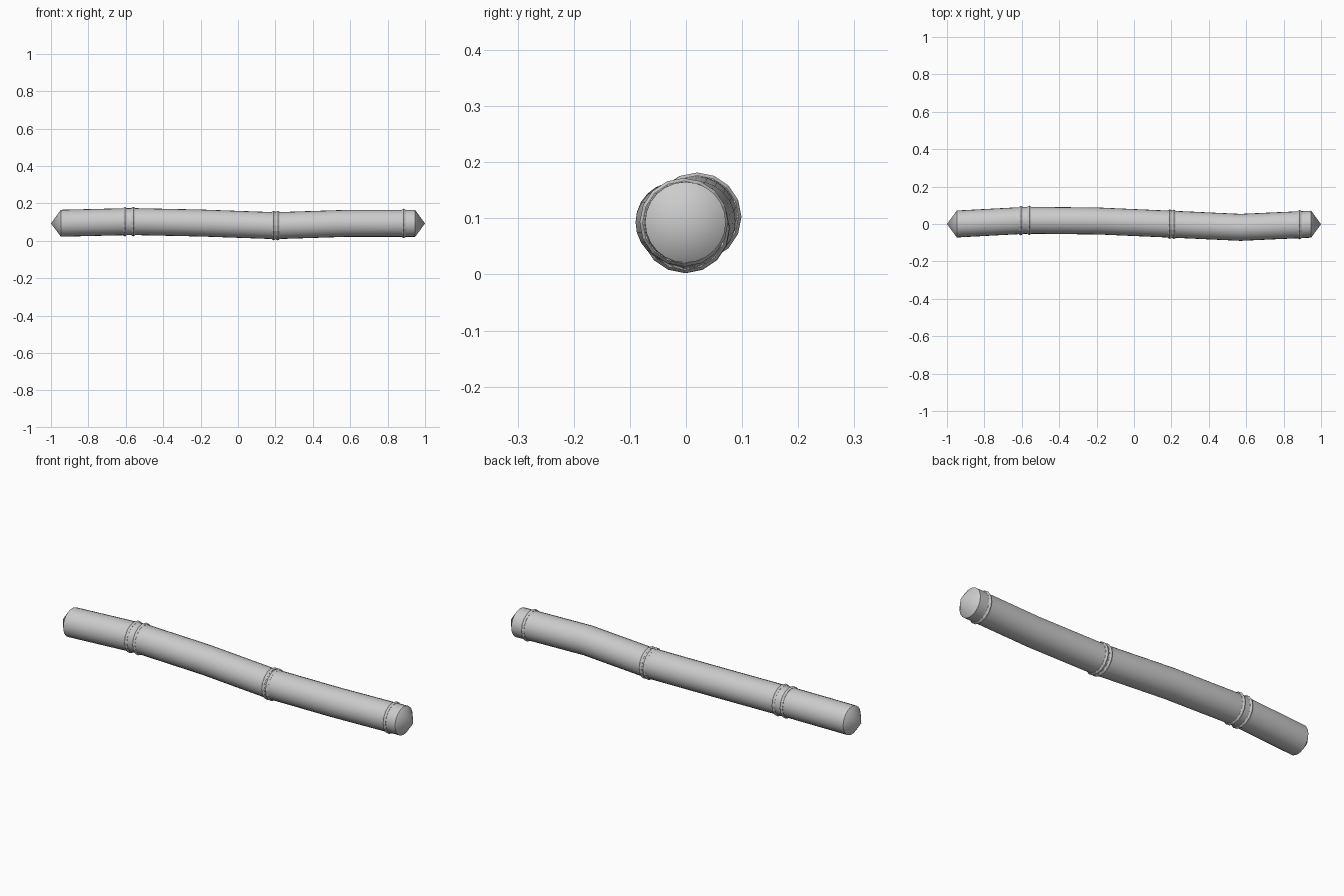
import bpy, bmesh, math
from mathutils import Vector

if "Cube" in bpy.data.objects:
    bpy.data.objects.remove(bpy.data.objects["Cube"])

# Centre line of the bent stick, radius per point (tips close to a point)
PATH = [(-1, 0, .093, 0), (-.947, 0, .094, .072), (-.57, .02, .103, .072),
        (-.19, .016, .095, .072), (.2, -.001, .081, .072), (.57, -.018, .093, .072),
        (.947, -.001, .093, .072), (1, -.001, .093, 0)]


def finish(bm, name, angle):
    bmesh.ops.recalc_face_normals(bm, faces=bm.faces)
    me = bpy.data.meshes.new(name)
    bm.to_mesh(me)
    bm.free()
    ob = bpy.data.objects.new(name, me)
    bpy.context.collection.objects.link(ob)
    if angle:
        bpy.ops.object.select_all(action='DESELECT')
        ob.select_set(True)
        bpy.context.view_layer.objects.active = ob
        bpy.ops.object.shade_smooth_by_angle(angle=math.radians(angle))
    return ob


# Stick: round section swept along the centre line, conical ends
SIDES = 24
bm = bmesh.new()
rings = []
for x, y, z, r in PATH:
    if r == 0:
        rings.append([bm.verts.new((x, y, z))] * SIDES)
    else:
        rings.append([bm.verts.new((x, y + r * math.cos(2 * math.pi * i / SIDES),
                                    z + r * math.sin(2 * math.pi * i / SIDES)))
                      for i in range(SIDES)])
for a, b in zip(rings, rings[1:]):
    for i in range(SIDES):
        j = (i + 1) % SIDES
        bm.faces.new(dict.fromkeys((a[i], a[j], b[j], b[i])))
finish(bm, "stick", 35)


def centre(x):
    for p, q in zip(PATH, PATH[1:]):
        if p[0] <= x <= q[0]:
            a, b = Vector(p[:3]), Vector(q[:3])
            return a.lerp(b, (x - a.x) / (b.x - a.x))


# Node bands: thin low-poly rings around the stick
for n, x in enumerate((-.605, -.56, .191, .213, .886)):
    c = centre(x)
    bpy.ops.mesh.primitive_torus_add(location=c, rotation=(0, math.pi / 2, 0),
                                     major_segments=16, minor_segments=6,
                                     major_radius=.068, minor_radius=.011)
    bpy.context.object.name = f"band_{n + 1}"
